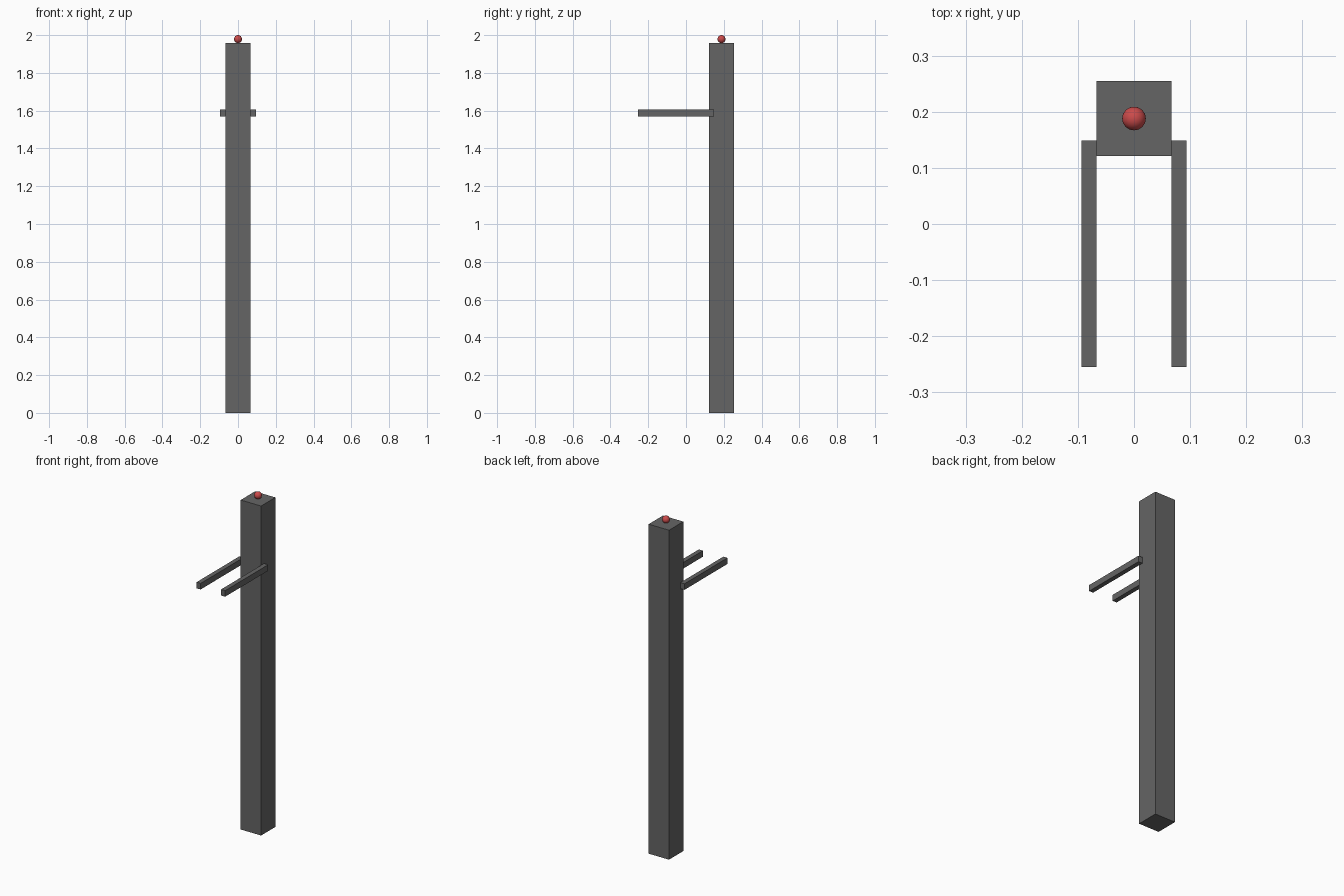
import bpy

cube = bpy.data.objects.get("Cube")
if cube:
    bpy.data.objects.remove(cube, do_unlink=True)


def material(name, colour):
    mat = bpy.data.materials.new(name)
    mat.use_nodes = True
    mat.diffuse_color = colour
    mat.node_tree.nodes["Principled BSDF"].inputs["Base Color"].default_value = colour
    return mat


def box(name, low, high, mat):
    centre = [(a + b) / 2 for a, b in zip(low, high)]
    bpy.ops.mesh.primitive_cube_add(size=1, location=centre)
    obj = bpy.context.object
    obj.name = name
    obj.scale = [b - a for a, b in zip(low, high)]
    bpy.ops.object.transform_apply(location=False, rotation=False, scale=True)
    obj.data.materials.append(mat)
    return obj


grey = material("dark grey", (0.13, 0.13, 0.13, 1))
red = material("lamp red", (0.6, 0.07, 0.07, 1))

# Square post
half = 0.067
post_y = 0.188
post_top = 1.958
box("post", (-half, post_y - half, 0), (half, post_y + half, post_top), grey)

# Pair of arms fixed to the sides of the post, reaching forward
for name, side in (("left_arm", 1), ("right_arm", -1)):
    inner, outer = sorted((side * half, side * 0.094))
    box(name, (inner, -0.255, 1.57), (outer, 0.149, 1.606), grey)

# Lamp resting on top of the post
radius = 0.021
bpy.ops.mesh.primitive_uv_sphere_add(
    segments=32, ring_count=16, radius=radius, location=(0, post_y, post_top + radius))
lamp = bpy.context.object
lamp.name = "top_lamp"
lamp.data.materials.append(red)
bpy.ops.object.shade_smooth_by_angle()
